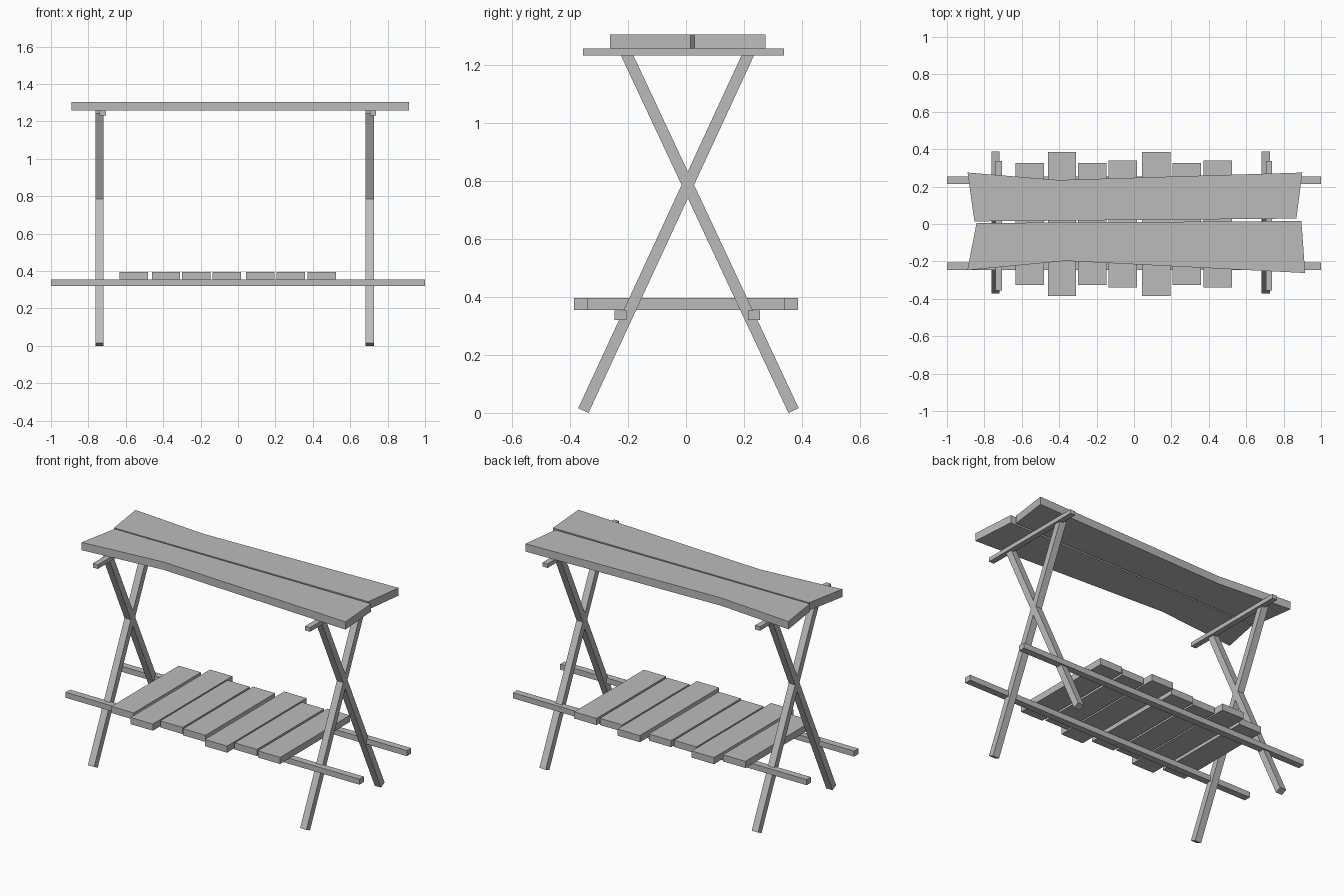
import bpy
import bmesh
from math import atan2, hypot
from mathutils import Matrix, Vector

cube = bpy.data.objects.get("Cube")
if cube:
    bpy.data.objects.remove(cube, do_unlink=True)

# One plain grey for the whole table
grey = bpy.data.materials.new("plain_grey")
grey.use_nodes = True
COLOUR = (0.5, 0.5, 0.5, 1)
grey.diffuse_color = COLOUR
grey.node_tree.nodes["Principled BSDF"].inputs["Base Color"].default_value = COLOUR


def add_object(name, bm):
    mesh = bpy.data.meshes.new(name)
    bmesh.ops.recalc_face_normals(bm, faces=bm.faces)
    bm.to_mesh(mesh)
    bm.free()
    mesh.materials.append(grey)
    obj = bpy.data.objects.new(name, mesh)
    bpy.context.collection.objects.link(obj)
    return obj


def box(name, x, y, z):
    """Straight beam from (low, high) ranges."""
    bm = bmesh.new()
    bmesh.ops.create_cube(bm, size=1)
    for v in bm.verts:
        v.co = [r[0] + (c + 0.5) * (r[1] - r[0]) for c, r in zip(v.co, (x, y, z))]
    return add_object(name, bm)


def leg(name, x, foot, top, width):
    """Square-cut beam leaning in the YZ plane."""
    dy, dz = top[0] - foot[0], top[1] - foot[1]
    bm = bmesh.new()
    bmesh.ops.create_cube(bm, size=1)
    bmesh.ops.scale(bm, vec=(x[1] - x[0], width, hypot(dy, dz)), verts=bm.verts)
    bmesh.ops.rotate(bm, matrix=Matrix.Rotation(-atan2(dy, dz), 3, "X"), verts=bm.verts)
    centre = Vector(((x[0] + x[1]) / 2, (foot[0] + top[0]) / 2, (foot[1] + top[1]) / 2))
    bmesh.ops.translate(bm, vec=centre, verts=bm.verts)
    return add_object(name, bm)


def board(name, outline, z):
    """Plank with an uneven outline, extruded upward."""
    bm = bmesh.new()
    face = bm.faces.new([bm.verts.new((x, y, z[0])) for x, y in outline])
    up = bmesh.ops.extrude_face_region(bm, geom=[face])
    verts = [g for g in up["geom"] if isinstance(g, bmesh.types.BMVert)]
    bmesh.ops.translate(bm, vec=(0, 0, z[1] - z[0]), verts=verts)
    return add_object(name, bm)


# Table top: two rough-cut boards with a narrow gap
TOP_Z = (1.257, 1.305)
board("back_top_board", [(-.89, .275), (-.403, .235), (.9, .275),
                         (.868, .029), (-.853, .014)], TOP_Z)
board("front_top_board", [(-.842, .005), (.895, .016), (.915, -.262),
                          (-.365, -.197), (-.891, -.247)], TOP_Z)

# Crossed legs and the cleat under the top, at each end
for side, x in (("right", -.762), ("left", .683)):
    span = (x, x + .043)
    leg(side + "_leg_leaning_back", span, (-.354, .008), (.221, 1.25), .039)
    leg(side + "_leg_leaning_front", span, (.371, .008), (-.211, 1.25), .039)
    box(side + "_top_cleat", (x + .022, x + .056), (-.355, .338), (1.232, 1.257))

# Long rails carrying the shelf
box("front_rail", (-1, 1), (-.247, -.205), (.32, .354))
box("back_rail", (-1, 1), (.213, .255), (.32, .354))

# Shelf slats: left edge and half length of each
slats = [(-.633, .327), (-.461, .386), (-.3, .327), (-.136, .339),
         (.044, .386), (.206, .327), (.372, .339)]
for i, (x, half) in enumerate(slats, 1):
    box(f"shelf_slat_{i}", (x, x + .152), (-half, half), (.355, .396))
